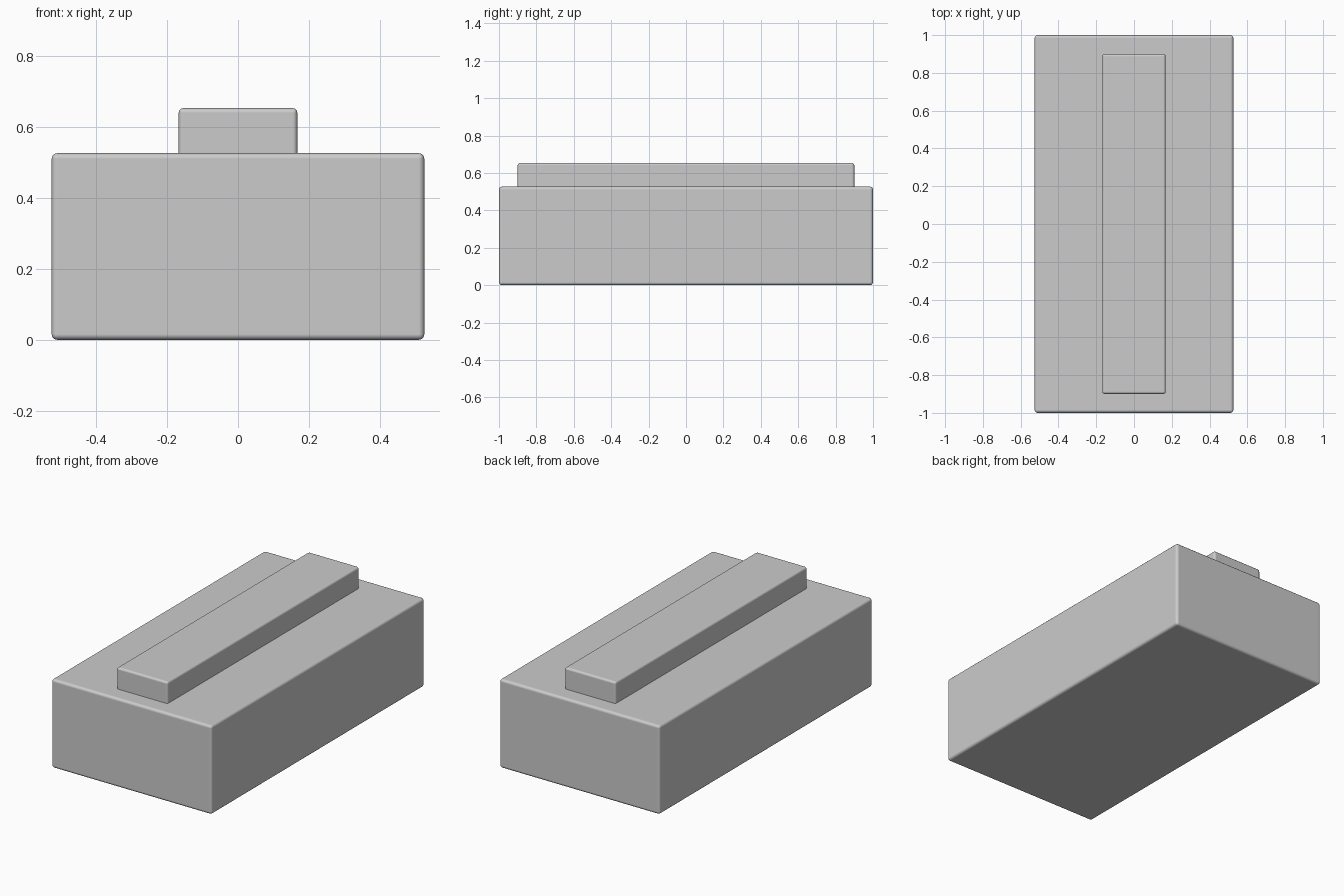
import bpy

if "Cube" in bpy.data.objects:
    bpy.data.objects.remove(bpy.data.objects["Cube"])


def rounded_box(name, width, depth, z_low, z_high, radius):
    """Box centred on x and y with softly rounded edges."""
    bpy.ops.mesh.primitive_cube_add(size=1, location=(0, 0, (z_low + z_high) / 2))
    box = bpy.context.object
    box.name = name
    box.scale = (width, depth, z_high - z_low)
    bpy.ops.object.transform_apply(location=False, rotation=False, scale=True)
    bevel = box.modifiers.new("rounded_edges", 'BEVEL')
    bevel.width = radius
    bevel.segments = 3
    bevel.harden_normals = True
    bpy.ops.object.shade_smooth()
    return box


# Main block standing on the ground
rounded_box("body", 1.052, 2.0, 0.0, 0.527, 0.016)

# Raised bar along the top, sunk slightly into the body
rounded_box("top_bar", 0.335, 1.80, 0.505, 0.654, 0.013)
